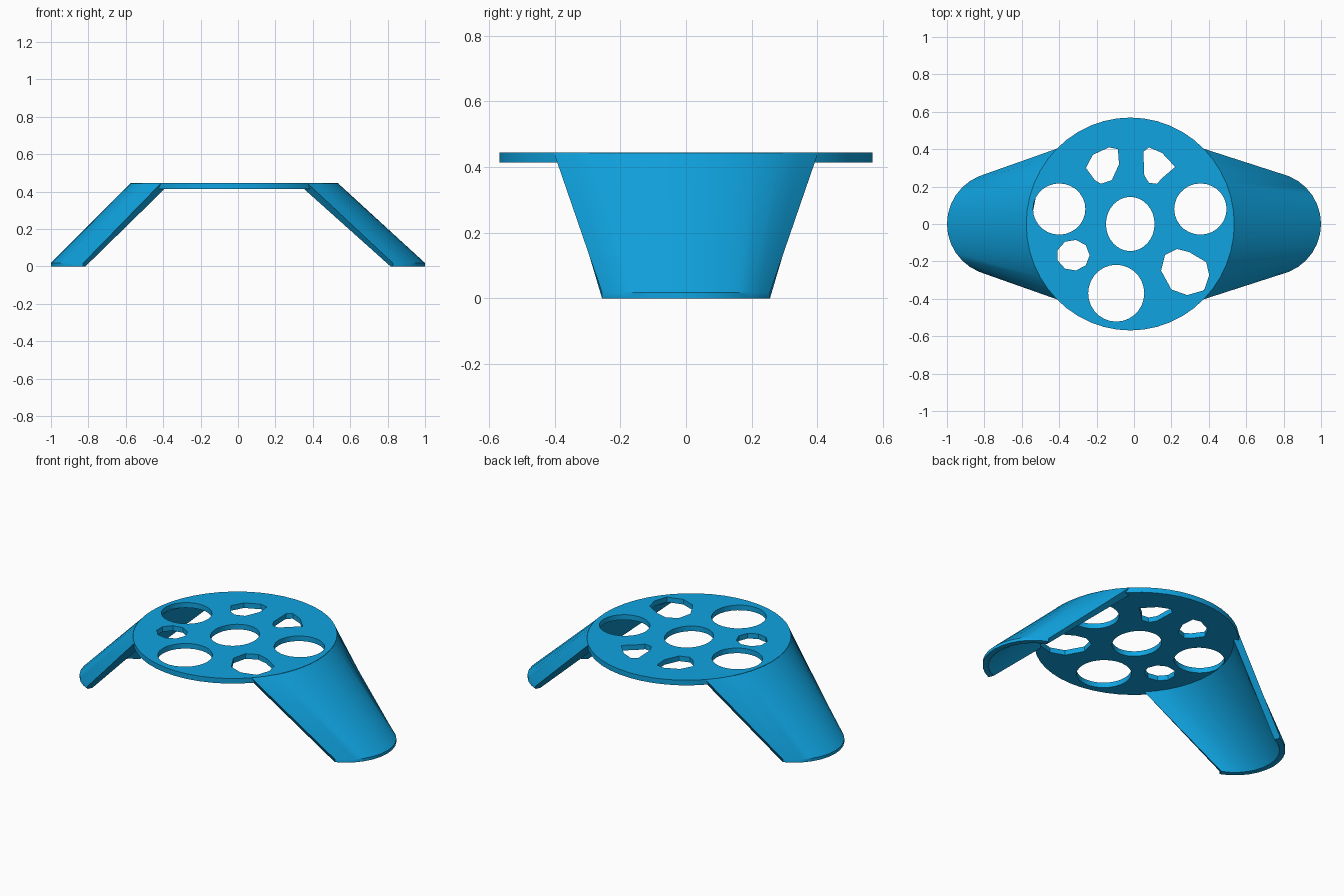
import bpy, bmesh, math

if "Cube" in bpy.data.objects:
    bpy.data.objects.remove(bpy.data.objects["Cube"])

blue = bpy.data.materials.new("bright blue")
blue.diffuse_color = (0.005, 0.37, 0.75, 1)
blue.use_nodes = True
blue.node_tree.nodes["Principled BSDF"].inputs["Base Color"].default_value = blue.diffuse_color

CX, RX, RY = -0.02, 0.556, 0.569      # disc centre and radii
Z0, Z1 = 0.414, 0.445                 # disc underside and top


def finish(ob, angle=35):
    ob.data.materials.clear()
    ob.data.materials.append(blue)
    bpy.ops.object.select_all(action='DESELECT')
    bpy.context.view_layer.objects.active = ob
    ob.select_set(True)
    bpy.ops.object.shade_smooth_by_angle(angle=math.radians(angle))


def ellipse(x, y, rx, ry, n):
    return [(x + rx * math.cos(2 * math.pi * i / n),
             y + ry * math.sin(2 * math.pi * i / n)) for i in range(n)]


# Top disc: rim and holes as one filled flat curve
outlines = [
    ellipse(CX, 0, RX, RY, 48),
    ellipse(CX, 0, 0.13, 0.145, 32),             # centre hole
    ellipse(0.355, 0.08, 0.14, 0.137, 28),       # right hole
    ellipse(-0.4, 0.08, 0.14, 0.137, 28),        # left hole
    ellipse(-0.095, -0.37, 0.15, 0.152, 28),     # large front hole
    ellipse(-0.325, -0.167, 0.088, 0.083, 9),    # small front left hole
    [(.145, -.25), (.166, -.165), (.23, -.134), (.295, -.15), (.386, -.204),
     (.402, -.273), (.375, -.354), (.284, -.38), (.2, -.35)],
    [(-.257, .30), (-.22, .37), (-.134, .41), (-.086, .40), (-.08, .32),
     (-.118, .235), (-.177, .215), (-.21, .235)],
    [(.22, .305), (.15, .38), (.08, .41), (.05, .386), (.055, .26),
     (.08, .22), (.123, .215), (.15, .245)],
]
curve = bpy.data.curves.new("perforated_disc", 'CURVE')
curve.dimensions = '2D'
curve.fill_mode = 'BOTH'
curve.extrude = (Z1 - Z0) / 2
for pts in outlines:
    sp = curve.splines.new('POLY')
    sp.points.add(len(pts) - 1)
    for p, (x, y) in zip(sp.points, pts):
        p.co = (x, y, 0, 1)
    sp.use_cyclic_u = True
disc = bpy.data.objects.new("perforated_disc", curve)
bpy.context.collection.objects.link(disc)
disc.location.z = (Z0 + Z1) / 2
bpy.context.view_layer.objects.active = disc
disc.select_set(True)
bpy.ops.object.convert(target='MESH')
disc = bpy.context.view_layer.objects.active
bm = bmesh.new()
bm.from_mesh(disc.data)
bmesh.ops.remove_doubles(bm, verts=bm.verts, dist=1e-5)
bmesh.ops.recalc_face_normals(bm, faces=bm.faces)
bm.to_mesh(disc.data)
bm.free()
finish(disc)


# Legs: sloping curved shells from the disc rim to a narrower foot arc
def leg(name, side, n=12, t=0.032):
    bm = bmesh.new()
    rows = []
    for i in range(n + 1):
        f = 2 * i / n - 1
        a, b = math.radians(45 * f), math.radians(68 * f)

        def top(d, z):
            return (CX + side * (RX - d) * math.cos(a), (RY - d) * math.sin(a), z)

        def foot(d, z):
            return (side * (0.724 + (0.276 - d) * math.cos(b)),
                    (0.276 - d) * math.sin(b), z)
        ring = [top(0, Z1 - 0.002), foot(0, 0.018), foot(0, 0),
                foot(t, 0), top(t, Z0 + 0.002)]
        rows.append([bm.verts.new(p) for p in ring])
    for r, s in zip(rows, rows[1:]):
        for k in range(5):
            m = (k + 1) % 5
            bm.faces.new((r[k], r[m], s[m], s[k]))
    bm.faces.new(rows[0])
    bm.faces.new(rows[-1])
    bmesh.ops.recalc_face_normals(bm, faces=bm.faces)
    me = bpy.data.meshes.new(name)
    bm.to_mesh(me)
    bm.free()
    ob = bpy.data.objects.new(name, me)
    bpy.context.collection.objects.link(ob)
    finish(ob)


leg("right_leg", 1)
leg("left_leg", -1)
